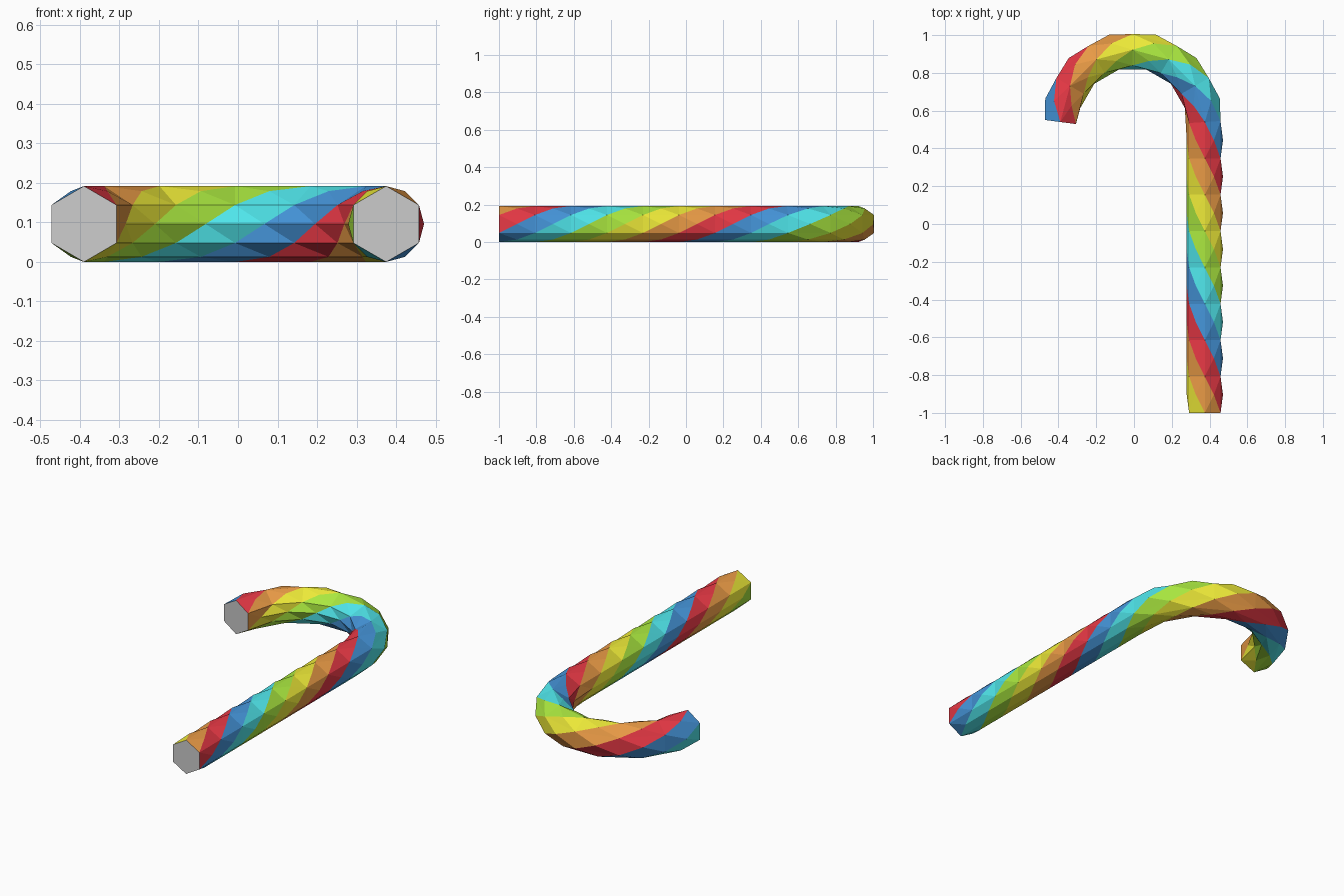
import bpy, bmesh, math
from mathutils import Vector

if "Cube" in bpy.data.objects:
    bpy.data.objects.remove(bpy.data.objects["Cube"])

R_TUBE, R_HOOK = 0.096, 0.3825
CX, CY, CZ = -0.0075, 0.54, 0.096
SHAFT, ARC, SIDES = 16, 12, 6

# Centre line: straight shaft, then a half-circle hook
path = [Vector((CX + R_HOOK, -1 + (CY + 1) * k / SHAFT, CZ)) for k in range(SHAFT)]
for k in range(ARC + 1):
    a = math.pi * k / ARC
    path.append(Vector((CX + R_HOOK * math.cos(a), CY + R_HOOK * math.sin(a), CZ)))
last = len(path) - 1

# Hexagonal rings, each turned 30 degrees from the one before
bm = bmesh.new()
rings = []
for k, p in enumerate(path):
    before = (p - path[k - 1]).normalized() if k else Vector()
    after = (path[k + 1] - p).normalized() if k < last else Vector()
    t = (before + after).normalized()
    out = Vector((t.y, -t.x, 0))
    ring = []
    for i in range(SIDES):
        a = math.radians(-30 + 60 * i + 30 * k)
        ring.append(bm.verts.new(p + R_TUBE * (out * math.cos(a) + Vector((0, 0, math.sin(a))))))
    rings.append(ring)


def face(verts, slot):
    bm.faces.new(verts).material_index = slot


# Diamond facets running along six spiral stripes
for i in range(SIDES):
    j = (i + 1) % SIDES
    face((rings[0][i], rings[0][j], rings[1][i]), i)
    face((rings[last][j], rings[last][i], rings[last - 1][j]), i)
    for k in range(1, last):
        low, right, high, left = rings[k - 1][j], rings[k][j], rings[k + 1][i], rings[k][i]
        if (60 * i + 30 * k) % 360 in (0, 60, 120):
            face((low, right, left), i)
            face((right, high, left), i)
        else:
            face((low, right, high), i)
            face((low, high, left), i)

# Grey end caps
face(rings[0], SIDES)
face(rings[last], SIDES)
bmesh.ops.recalc_face_normals(bm, faces=bm.faces)

mesh = bpy.data.meshes.new("striped_cane")
bm.to_mesh(mesh)
bm.free()
cane = bpy.data.objects.new("striped_cane", mesh)
bpy.context.collection.objects.link(cane)

# Stripe colours
for name, rgb in (("red", (0.8, 0.04, 0.06)), ("orange", (0.8, 0.32, 0.06)),
                  ("yellow", (0.85, 0.82, 0.04)), ("green", (0.4, 0.8, 0.05)),
                  ("cyan", (0.08, 0.8, 0.84)), ("blue", (0.06, 0.3, 0.7)),
                  ("end_grey", (0.8, 0.8, 0.8))):
    mat = bpy.data.materials.new(name)
    mat.diffuse_color = (*rgb, 1)
    mat.use_nodes = True
    mat.node_tree.nodes["Principled BSDF"].inputs["Base Color"].default_value = mat.diffuse_color
    mesh.materials.append(mat)
